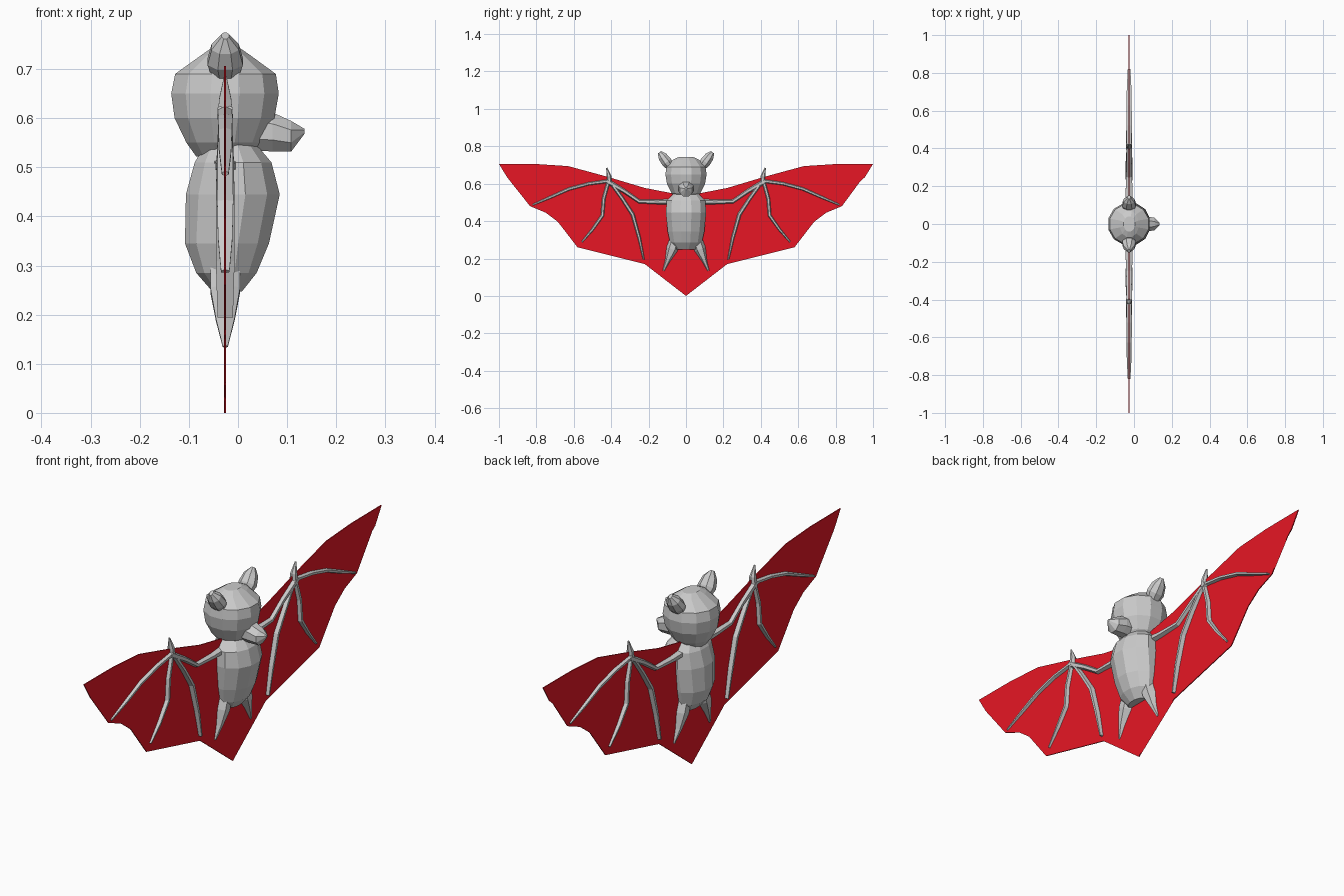
import bpy, bmesh, math
from mathutils import Vector

if "Cube" in bpy.data.objects:
    bpy.data.objects.remove(bpy.data.objects["Cube"])

WING_X = -0.026


def finish(name, bm, mat=None):
    bmesh.ops.recalc_face_normals(bm, faces=bm.faces)
    me = bpy.data.meshes.new(name)
    bm.to_mesh(me)
    bm.free()
    ob = bpy.data.objects.new(name, me)
    bpy.context.collection.objects.link(ob)
    if mat:
        me.materials.append(mat)
    return ob


def loft(name, rings):
    """Skin a list of equal-length point rings and cap both ends."""
    bm = bmesh.new()
    loops = [[bm.verts.new(p) for p in r] for r in rings]
    n = len(loops[0])
    for a, b in zip(loops, loops[1:]):
        for i in range(n):
            j = (i + 1) % n
            bm.faces.new((a[i], a[j], b[j], b[i]))
    bm.faces.new(loops[0])
    bm.faces.new(loops[-1])
    return finish(name, bm)


def oval(c, u, v, n):
    return [c + u * math.cos(2 * math.pi * (i + .5) / n)
            + v * math.sin(2 * math.pi * (i + .5) / n) for i in range(n)]


def trunk(name, levels, n=12):
    """Levels: z, back x, front x, half width."""
    k = 1 / math.cos(math.pi / n)
    loft(name, [oval(Vector(((b + f) / 2, 0, z)), Vector(((f - b) / 2 * k, 0, 0)),
                     Vector((0, w * k, 0)), n) for z, b, f, w in levels])


def limb(name, pts, side, n=6):
    """Points: y, z, half depth along x, half width in the wing plane."""
    P = [Vector((WING_X, side * p[0], p[1])) for p in pts]
    rings = []
    for i, p in enumerate(pts):
        t = (P[min(i + 1, len(P) - 1)] - P[max(i - 1, 0)]).normalized()
        across = t.cross(Vector((1, 0, 0)))
        rings.append(oval(P[i], Vector((p[2], 0, 0)), across * p[3], n))
    loft(name, rings)


# body and head
trunk("body", [(.247, -.052, .008, .05), (.285, -.085, .038, .085), (.345, -.108, .063, .098),
               (.445, -.106, .085, .108), (.51, -.088, .068, .103), (.555, -.062, .03, .06)])
trunk("head", [(.522, -.085, .025, .05), (.55, -.105, .05, .078), (.60, -.129, .074, .102),
               (.65, -.136, .083, .11), (.69, -.128, .077, .104), (.728, -.075, .025, .07),
               (.742, -.055, .005, .04)])

# snout
loft("snout", [oval(Vector((x, 0, z)), Vector((0, w, 0)), Vector((0, 0, h)), 8)
               for x, z, w, h in [(.02, .575, .042, .044), (.07, .572, .043, .043),
                                  (.108, .563, .036, .034), (.135, .573, .006, .006)]])

# paired parts: ears, legs, arms and finger bones
LIMBS = {
    "ear": [(.08, .685, .028, .022), (.103, .715, .039, .031), (.125, .745, .030, .027),
            (.142, .768, .008, .012)],
    "leg": [(.055, .31, .034, .03), (.075, .25, .035, .032), (.098, .19, .022, .015),
            (.12, .135, .006, .006)],
    "arm": [(.06, .505, .026, .018), (.15, .502, .022, .013), (.25, .505, .018, .011),
            (.33, .56, .016, .012), (.425, .615, .018, .015)],
    "thumb": [(.41, .605, .018, .012), (.412, .64, .014, .013), (.424, .685, .003, .003)],
    "outer_finger": [(.41, .615, .015, .010), (.52, .60, .017, .009), (.625, .572, .016, .009),
                     (.72, .53, .014, .008), (.82, .487, .008, .005)],
    "middle_finger": [(.415, .61, .015, .010), (.44, .52, .018, .010), (.447, .43, .019, .010),
                      (.50, .355, .017, .008), (.557, .288, .010, .005)],
    "inner_finger": [(.405, .61, .015, .010), (.34, .52, .020, .010), (.285, .435, .022, .011),
                     (.25, .31, .022, .009), (.226, .195, .018, .005)],
}
for side, label in ((1, "left"), (-1, "right")):
    for part, pts in LIMBS.items():
        limb(f"{label}_{part}", pts, side, 8 if part == "ear" else 6)

# wing membrane: half outline mirrored into one thin sheet
red = bpy.data.materials.new("membrane_red")
red.diffuse_color = (.8, .008, .018, 1)
red.use_nodes = True
red.node_tree.nodes["Principled BSDF"].inputs["Base Color"].default_value = red.diffuse_color
top = [(0, .545), (.08, .55), (.22, .577), (.42, .637), (.63, .694), (.8, .705), (1, .706)]
low = [(0, 0), (.1, .126), (.22, .17), (.58, .26), (.685, .396), (.75, .445), (.834, .48),
       (.89, .577), (.957, .635)]
outline = top + low[::-1]
outline += [(-y, z) for y, z in (top[1:] + low[:0:-1])[::-1]]
bm = bmesh.new()
face = bm.faces.new([bm.verts.new((WING_X, y, z)) for y, z in outline])
bmesh.ops.triangulate(bm, faces=[face])
wing = finish("wing_membrane", bm, red)
mod = wing.modifiers.new("thickness", 'SOLIDIFY')
mod.thickness = .004
mod.offset = 0
